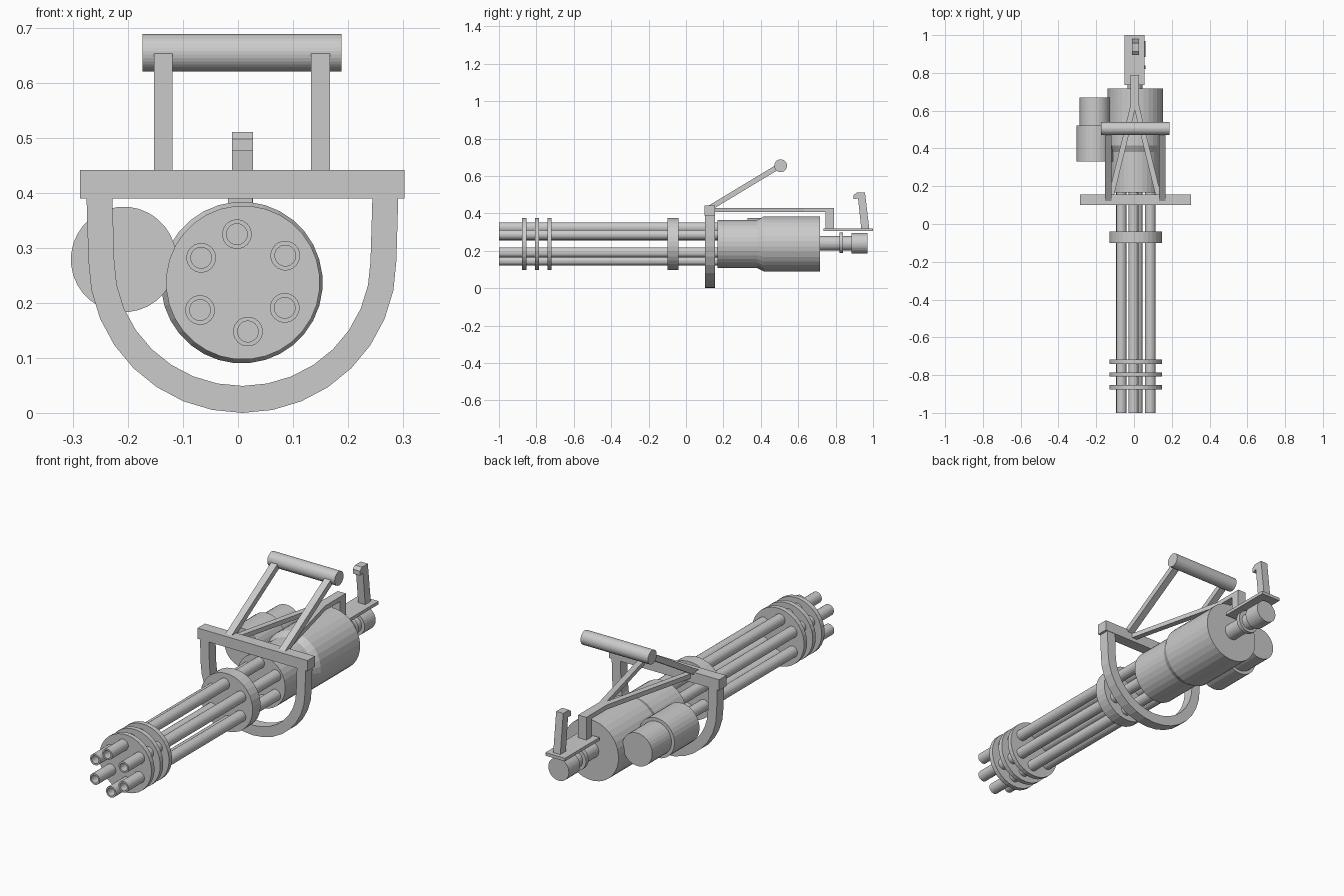
import bpy, bmesh, math
from mathutils import Vector

if "Cube" in bpy.data.objects:
    bpy.data.objects.remove(bpy.data.objects["Cube"])

grey = bpy.data.materials.new("plain grey")
grey.diffuse_color = (0.6, 0.6, 0.6, 1)
grey.use_nodes = True
grey.node_tree.nodes["Principled BSDF"].inputs["Base Color"].default_value = grey.diffuse_color


def finish(name, bm):
    bmesh.ops.recalc_face_normals(bm, faces=bm.faces)
    me = bpy.data.meshes.new(name)
    bm.to_mesh(me)
    bm.free()
    me.materials.append(grey)
    ob = bpy.data.objects.new(name, me)
    bpy.context.collection.objects.link(ob)
    return ob


def lathe(name, x, z, profile, n=32):
    """Revolve (radius, y) points around a y-axis line; the ends are capped."""
    bm = bmesh.new()
    rings = []
    for r, y in profile:
        ring = []
        for i in range(n):
            a = 2 * math.pi * (i + 0.5) / n
            ring.append(bm.verts.new((x + r * math.cos(a), y, z + r * math.sin(a))))
        rings.append(ring)
    for a, b in zip(rings, rings[1:]):
        for i in range(n):
            j = (i + 1) % n
            bm.faces.new((a[i], a[j], b[j], b[i]))
    bm.faces.new(rings[0])
    bm.faces.new(rings[-1])
    return finish(name, bm)


def prism(name, pts, axis, lo, hi):
    """Extrude a 2D outline along x ('X': y,z points), y ('Y': x,z) or z ('Z': x,y)."""
    def place(p, t):
        return {'X': (t, p[0], p[1]), 'Y': (p[0], t, p[1]), 'Z': (p[0], p[1], t)}[axis]
    bm = bmesh.new()
    a = [bm.verts.new(place(p, lo)) for p in pts]
    b = [bm.verts.new(place(p, hi)) for p in pts]
    bm.faces.new(a)
    bm.faces.new(b)
    for i in range(len(pts)):
        j = (i + 1) % len(pts)
        bm.faces.new((a[i], a[j], b[j], b[i]))
    return finish(name, bm)


def box(name, x0, x1, y0, y1, z0, z1):
    return prism(name, [(x0, y0), (x1, y0), (x1, y1), (x0, y1)], 'Z', z0, z1)


CX, CZ = 0.009, 0.237

# Six hollow tubes
tubes = [(-0.002, 0.325), (0.086, 0.286), (0.085, 0.191),
         (0.018, 0.148), (-0.069, 0.187), (-0.067, 0.282)]
for i, (x, z) in enumerate(tubes):
    lathe(f"tube_{i + 1}", x, z,
          [(0.019, -0.85), (0.019, -1.0), (0.027, -1.0), (0.027, 0.18)], 20)

# Clamp discs and collar around the tubes
for i, y in enumerate((-0.865, -0.797, -0.73)):
    lathe(f"clamp_disc_{i + 1}", CX, CZ, [(0.14, y - 0.0115), (0.14, y + 0.0115)])
lathe("collar", CX, CZ, [(0.14, -0.1), (0.14, -0.039)])

# Main housing with stepped shoulder
lathe("housing", CX - 0.002, CZ,
      [(0.129, 0.168), (0.129, 0.38), (0.147, 0.415), (0.147, 0.717)])

# Rear shaft, flange and end knob
lathe("rear_shaft", 0.005, 0.24,
      [(0.039, 0.71), (0.039, 0.885), (0.055, 0.885), (0.055, 0.97)])
lathe("rear_flange", 0.005, 0.243, [(0.056, 0.82), (0.056, 0.84)])

# Side motor in two diameters
lathe("side_motor", -0.208, 0.279,
      [(0.096, 0.33), (0.096, 0.522), (0.08, 0.522), (0.08, 0.67)])

# U-shaped frame with crossbar
FX, FZ = 0.008, 0.277
outer, inner = [(FX - 0.284, 0.41)], [(FX - 0.237, 0.41)]
for i in range(17):
    a = math.pi + math.pi * i / 16
    c, s = math.cos(a), math.sin(a)
    outer.append((FX + 0.28 * c, FZ + 0.277 * s))
    inner.append((FX + 0.233 * c, FZ + 0.228 * s))
outer.append((FX + 0.284, 0.41))
inner.append((FX + 0.237, 0.41))
prism("hoop_frame", outer + inner[::-1], 'Y', 0.102, 0.154)
box("crossbar", -0.287, 0.303, 0.1, 0.156, 0.39, 0.442)

# Carry handle: slanted arms and round grip
d = Vector((0.37, 0.225)).normalized()
nrm = Vector((-d.y, d.x)) * 0.014
p0, p1 = Vector((0.125, 0.428)), Vector((0.495, 0.651))
arm = [tuple(p) for p in (p0 - nrm, p1 - nrm, p1 + nrm, p0 + nrm)]
for side, x in (("left", -0.136), ("right", 0.150)):
    prism("handle_arm_" + side, arm, 'X', x - 0.017, x + 0.017)
grip = lathe("handle_grip", 0, 0, [(0.034, -0.181), (0.034, 0.181)])
grip.rotation_euler.z = math.pi / 2
grip.location = (0.0075, 0.506, 0.655)

# Top brace: two converging struts, spine and post
for side, s in (("left", -1), ("right", 1)):
    m = 0.004
    prism("brace_strut_" + side,
          [(m + s * 0.147, 0.12), (m + s * 0.118, 0.12),
           (m, 0.60), (m, 0.66), (m + s * 0.02, 0.64)], 'Z', 0.408, 0.43)
box("brace_spine", -0.018, 0.026, 0.62, 0.79, 0.408, 0.43)
box("brace_post", -0.018, 0.026, 0.745, 0.79, 0.305, 0.428)

# Rear plate with upright hooked grip
box("rear_plate", -0.05, 0.055, 0.735, 1.0, 0.305, 0.32)
prism("rear_grip",
      [(0.937, 0.318), (0.98, 0.318), (0.957, 0.511), (0.912, 0.511),
       (0.896, 0.498), (0.896, 0.476), (0.92, 0.48)], 'X', -0.011, 0.027)
